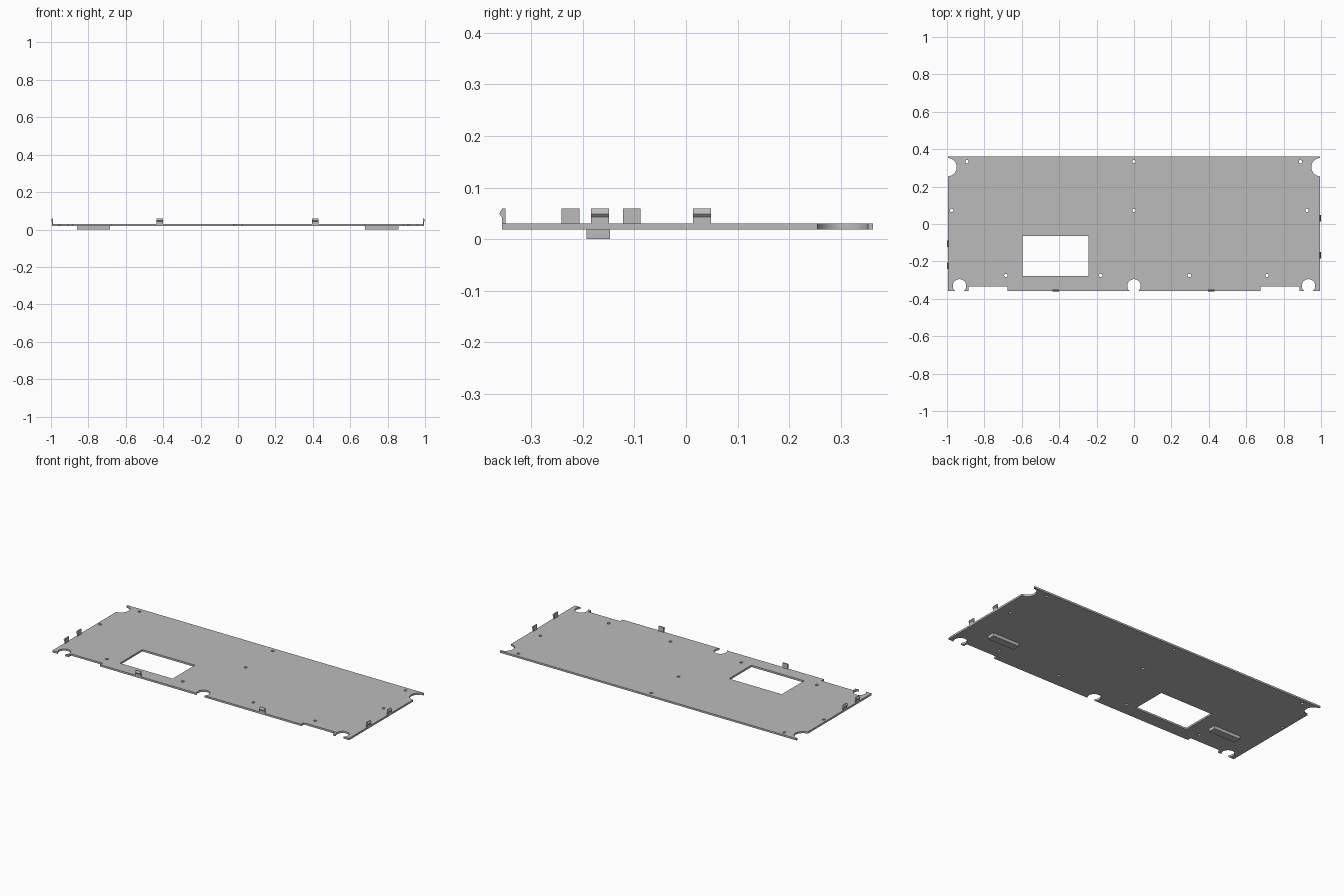
import bpy
from math import pi
from mathutils import Matrix, Vector

cube = bpy.data.objects.get("Cube")
if cube:
    bpy.data.objects.remove(cube, do_unlink=True)

grey = bpy.data.materials.new("plain_grey")
grey.use_nodes = True
grey.diffuse_color = (0.5, 0.5, 0.5, 1)
grey.node_tree.nodes["Principled BSDF"].inputs["Base Color"].default_value = (0.5, 0.5, 0.5, 1)

BOTTOM, TOP = 0.019, 0.03
SIDE, FRONT, BACK = 0.995, -0.357, 0.362


def box(name, x0, x1, y0, y1, z0, z1):
    bpy.ops.mesh.primitive_cube_add(size=1)
    ob = bpy.context.object
    ob.name = name
    size = Vector((x1 - x0, y1 - y0, z1 - z0))
    centre = Vector((x0 + x1, y0 + y1, z0 + z1)) / 2
    ob.data.transform(Matrix.Translation(centre) @ Matrix.Diagonal(size.to_4d()))
    ob.data.materials.append(grey)
    return ob


def drill(name, x, y, radius, sides):
    bpy.ops.mesh.primitive_cylinder_add(vertices=sides, radius=radius, depth=0.1)
    ob = bpy.context.object
    ob.name = name
    ob.data.transform(Matrix.Translation((x, y, TOP)))
    ob.data.materials.append(grey)
    return ob


def cut(target, cutter):
    mod = target.modifiers.new("cut", "BOOLEAN")
    mod.operation = "DIFFERENCE"
    mod.solver = "EXACT"
    mod.object = cutter
    bpy.context.view_layer.objects.active = target
    bpy.ops.object.modifier_apply(modifier=mod.name)
    bpy.data.objects.remove(cutter, do_unlink=True)


def clip(name, x, y, angle):
    """Snap hook with its nose pointing along local -y."""
    profile = [(0.007, TOP), (0, TOP), (0, 0.043), (-0.005, 0.049),
               (0.001, 0.06), (0.007, 0.06)]
    n = len(profile)
    verts = [(s * 0.0173, py, pz) for s in (-1, 1) for py, pz in profile]
    faces = [tuple(range(n))[::-1], tuple(range(n, 2 * n))]
    faces += [(i, (i + 1) % n, n + (i + 1) % n, n + i) for i in range(n)]
    me = bpy.data.meshes.new(name)
    me.from_pydata(verts, [], faces)
    me.transform(Matrix.Translation((x, y, 0)) @ Matrix.Rotation(angle, 4, "Z"))
    me.materials.append(grey)
    ob = bpy.data.objects.new(name, me)
    bpy.context.collection.objects.link(ob)
    bpy.context.view_layer.objects.active = ob
    bpy.ops.object.mode_set(mode="EDIT")
    bpy.ops.mesh.select_all(action="SELECT")
    bpy.ops.mesh.normals_make_consistent(inside=False)
    bpy.ops.object.mode_set(mode="OBJECT")


# Base plate with window
plate = box("base_plate", -SIDE, SIDE, FRONT, BACK, BOTTOM, TOP)
cut(plate, box("window_cutter", -0.597, -0.244, -0.278, -0.064, -0.1, 0.1))

# Front edge notches, back corner scoops and front round slots
for s in (-1, 1):
    x0, x1 = sorted((s * 0.886, s * 0.675))
    cut(plate, box("notch_cutter", x0, x1, -0.5, -0.333, -0.1, 0.1))
    cut(plate, drill("scoop_cutter", s * 0.997, 0.304, 0.049, 48))
for x in (-0.933, 0, 0.933):
    cut(plate, drill("slot_cutter", x, -0.331, 0.036, 48))

# Screw holes in three rows
rows = {0.333: (-0.893, 0, 0.89),
        0.073: (-0.975, 0, 0.925),
        -0.275: (-0.685, -0.178, 0.296, 0.711)}
for y, xs in rows.items():
    for x in xs:
        cut(plate, drill("hole_cutter", x, y, 0.009, 20))

# Snap clips on the front and both sides
for side, x in (("right", -0.419), ("left", 0.412)):
    clip("front_clip_" + side, x, FRONT, 0)
for i, y in enumerate((-0.224, -0.105)):
    clip(f"right_clip_{i + 1}", -SIDE, y, -pi / 2)
for i, y in enumerate((-0.167, 0.031)):
    clip(f"left_clip_{i + 1}", SIDE, y, pi / 2)

# Locating ribs underneath
box("right_rib", -0.862, -0.684, -0.193, -0.147, 0, BOTTOM)
box("left_rib", 0.679, 0.857, -0.193, -0.147, 0, BOTTOM)

# Smooth only the round cut walls
bpy.ops.object.select_all(action="DESELECT")
plate.select_set(True)
bpy.context.view_layer.objects.active = plate
bpy.ops.object.shade_smooth_by_angle(angle=pi / 6)
